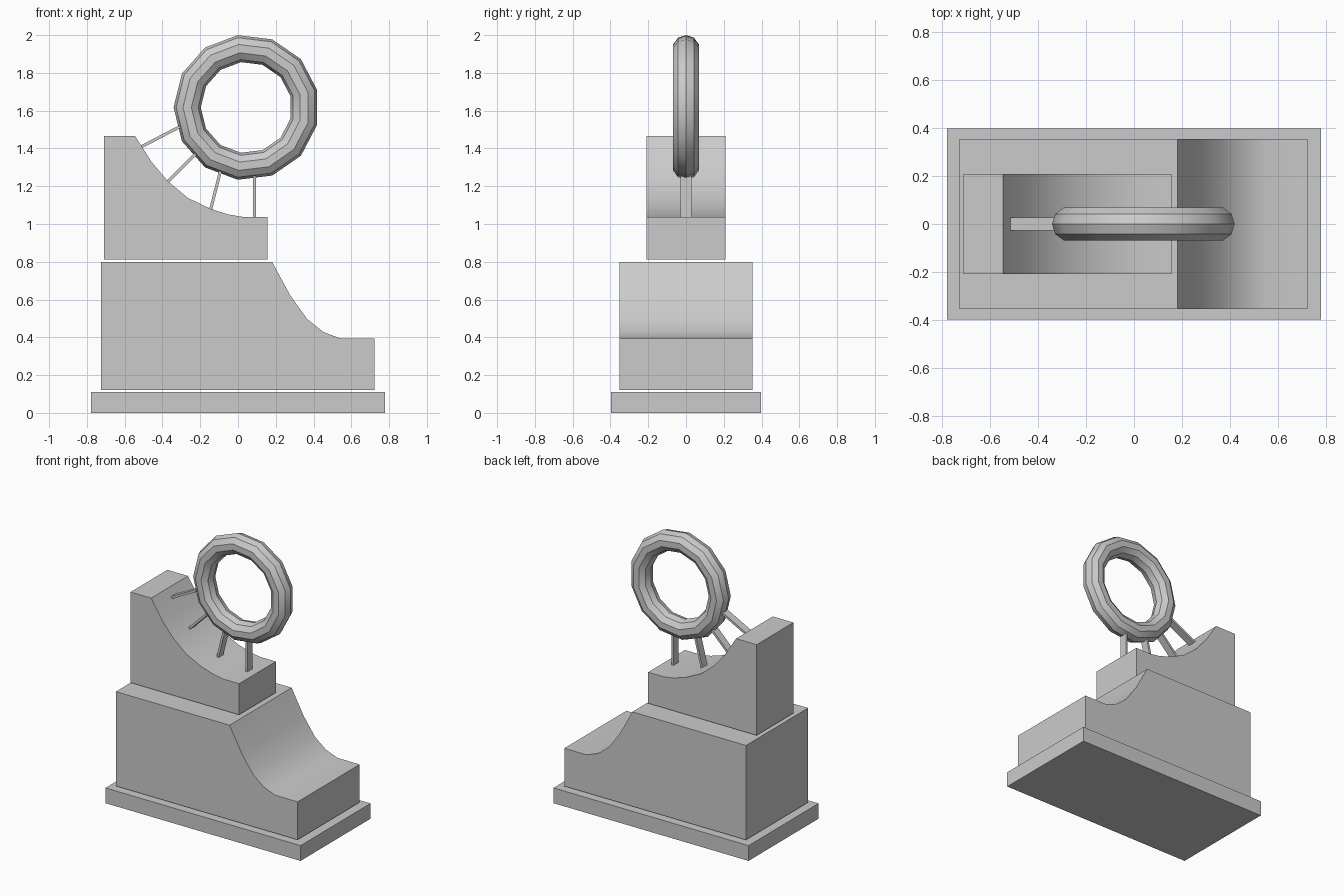
import bpy, bmesh
from math import pi
from mathutils import Vector, Matrix

if "Cube" in bpy.data.objects:
    bpy.data.objects.remove(bpy.data.objects["Cube"])


def smooth(obj):
    bpy.ops.object.select_all(action='DESELECT')
    obj.select_set(True)
    bpy.context.view_layer.objects.active = obj
    bpy.ops.object.shade_smooth_by_angle(angle=pi / 6)


def extrude_profile(name, pts, y0, y1):
    """Solid made from an x-z outline pushed along y."""
    bm = bmesh.new()
    face = bm.faces.new([bm.verts.new((x, y0, z)) for x, z in pts])
    ext = bmesh.ops.extrude_face_region(bm, geom=[face])['geom']
    bmesh.ops.translate(bm, vec=(0, y1 - y0, 0),
                        verts=[g for g in ext if isinstance(g, bmesh.types.BMVert)])
    bmesh.ops.recalc_face_normals(bm, faces=bm.faces)
    mesh = bpy.data.meshes.new(name)
    bm.to_mesh(mesh)
    bm.free()
    obj = bpy.data.objects.new(name, mesh)
    bpy.context.collection.objects.link(obj)
    smooth(obj)
    return obj


# Base plate
extrude_profile("base_plate", [(-0.777, 0), (0.777, 0), (0.777, 0.11), (-0.777, 0.11)], -0.398, 0.398)

# Lower block with concave ramp on the right
extrude_profile("lower_block", [
    (-0.725, 0.12), (0.722, 0.12), (0.722, 0.393), (0.545, 0.393), (0.452, 0.428),
    (0.365, 0.498), (0.277, 0.622), (0.18, 0.80), (-0.725, 0.80)], -0.353, 0.353)

# Upper block with concave cradle
extrude_profile("upper_block", [
    (-0.709, 0.813), (0.155, 0.813), (0.155, 1.037), (0.03, 1.037), (-0.05, 1.05),
    (-0.145, 1.08), (-0.265, 1.138), (-0.37, 1.225), (-0.457, 1.328),
    (-0.545, 1.466), (-0.709, 1.466)], -0.209, 0.209)

# Ring standing upright: 13 x 10 segments, one vertex pointing left
bpy.ops.mesh.primitive_torus_add(major_segments=13, minor_segments=10,
                                 major_radius=0.3135, minor_radius=0.072)
ring = bpy.context.object
ring.name = "ring"
ring.data.transform(Matrix.Translation((0.0445, 0, 1.617))
                    @ Matrix.Rotation(pi / 2, 4, 'X') @ Matrix.Rotation(pi, 4, 'Z'))
smooth(ring)

# Flat struts from the cradle to the ring
struts = [((0.087, 1.03), (0.087, 1.26)), ((-0.145, 1.075), (-0.092, 1.285)),
          ((-0.375, 1.22), (-0.22, 1.375)), ((-0.515, 1.407), (-0.295, 1.522))]
for i, (a, b) in enumerate(struts):
    a, b = Vector(a), Vector(b)
    d = (b - a).normalized()
    n = Vector((-d.y, d.x)) * 0.008
    extrude_profile(f"strut_{i + 1}", [a - n, a + n, b + n, b - n], -0.028, 0.028)
